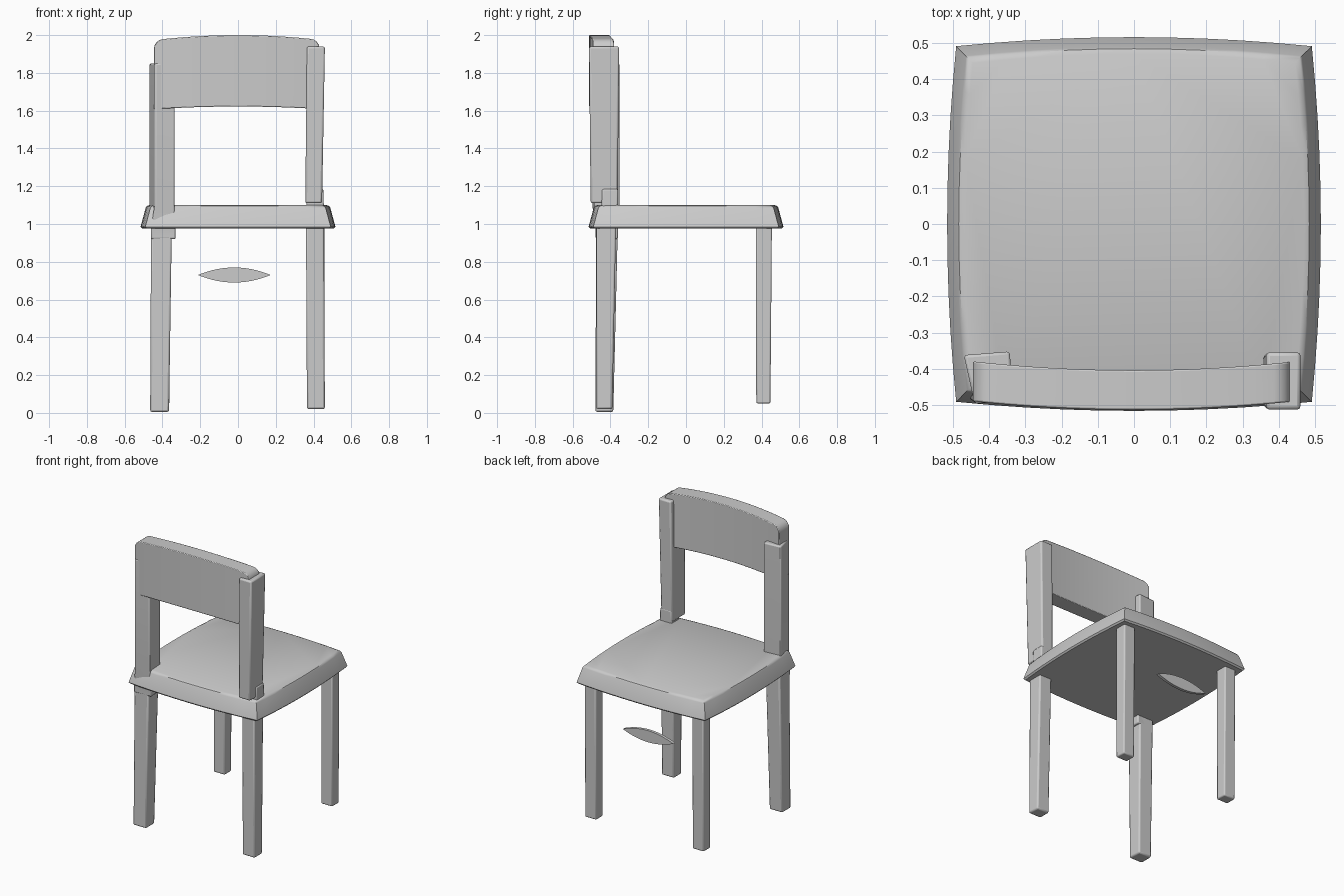
import bpy, bmesh, math

if "Cube" in bpy.data.objects:
    bpy.data.objects.remove(bpy.data.objects["Cube"])


def finish(name, bm, bevel=0.0, smooth=True):
    bmesh.ops.recalc_face_normals(bm, faces=bm.faces)
    mesh = bpy.data.meshes.new(name)
    bm.to_mesh(mesh)
    bm.free()
    ob = bpy.data.objects.new(name, mesh)
    bpy.context.collection.objects.link(ob)
    if bevel:
        m = ob.modifiers.new("soft_edges", 'BEVEL')
        m.width, m.segments = bevel, 2
        m.limit_method, m.angle_limit = 'ANGLE', math.radians(40)
    if smooth:
        bpy.ops.object.select_all(action='DESELECT')
        ob.select_set(True)
        bpy.context.view_layer.objects.active = ob
        bpy.ops.object.shade_smooth_by_angle(angle=math.radians(35))
    return ob


def loft(name, rings, bevel=0.0):
    """Skin a stack of closed rings and cap both ends."""
    bm = bmesh.new()
    loops = [[bm.verts.new(p) for p in r] for r in rings]
    n = len(loops[0])
    for a, b in zip(loops, loops[1:]):
        for i in range(n):
            j = (i + 1) % n
            bm.faces.new((a[i], a[j], b[j], b[i]))
    bm.faces.new(loops[0])
    bm.faces.new(loops[-1])
    return finish(name, bm, bevel)


def rect(x0, x1, y0, y1, z):
    return [(x0, y0, z), (x1, y0, z), (x1, y1, z), (x0, y1, z)]


def at_z(corners, z):
    return [(x, y, z) for x, y in corners]


# Seat: bulging square with sloped sides
def seat_ring(corner, mid, z, n=10):
    pts = []
    for k in range(4):
        ca, sa = math.cos(k * math.pi / 2), math.sin(k * math.pi / 2)
        for i in range(n):
            t = -1 + 2 * i / n
            x, y = mid - (mid - corner) * t * t, corner * t
            pts.append((x * ca - y * sa, x * sa + y * ca, z))
    return pts


loft("seat", [seat_ring(0.482, 0.507, 0.975), seat_ring(0.491, 0.516, 0.985),
              seat_ring(0.464, 0.489, 1.085), seat_ring(0.458, 0.484, 1.094),
              seat_ring(0.445, 0.470, 1.1)])

# Legs under the seat
loft("rear_left_leg", [rect(-0.465, -0.365, -0.48, -0.385, 0.005),
                       rect(-0.46, -0.35, -0.475, -0.36, 1.02)], 0.01)
loft("rear_right_leg", [rect(0.365, 0.46, -0.475, -0.39, 0.02),
                        rect(0.36, 0.455, -0.475, -0.37, 1.02)], 0.01)
for name, x in (("front_left_leg", -0.405), ("front_right_leg", 0.415)):
    loft(name, [rect(x - 0.043, x + 0.043, 0.372, 0.447, 0.05),
                rect(x - 0.043, x + 0.043, 0.37, 0.455, 1.04)], 0.008)

# Back posts: the left one passes through the seat, the right one stops above it
left = [(-0.44, -0.497), (-0.335, -0.485), (-0.343, -0.352), (-0.47, -0.362)]
left_low = [(-0.462, -0.478), (-0.33, -0.475), (-0.335, -0.36), (-0.455, -0.365)]
loft("left_back_post", [at_z(left_low, 0.92), at_z(left_low, 0.97),
                        at_z(left, 1.1), at_z(left, 1.85)], 0.008)
loft("right_back_post", [rect(0.356, 0.445, -0.505, -0.362, 1.11),
                         rect(0.365, 0.46, -0.513, -0.354, 1.94)], 0.01)
loft("right_post_block", [rect(0.362, 0.455, -0.447, -0.36, 1.07),
                          rect(0.362, 0.452, -0.445, -0.36, 1.185)], 0.008)

# Backrest: curved panel with rounded top corners
x0, x1, r = -0.445, 0.432, 0.045
ends = [r * (1 - math.sin(math.radians(a))) for a in (88, 65, 42, 20, 0)]
inner = [x0 + r + (x1 - x0 - 2 * r) * i / 14 for i in range(1, 14)]
rings = []
for x in [x0 + e for e in ends] + inner + [x1 - e for e in reversed(ends)]:
    t = x / 0.44
    e = min(x - x0, x1 - x)
    drop = r - math.sqrt(r * r - (r - e) ** 2) if e < r else 0
    top = 2.0 - 0.026 * t * t - drop
    bottom = 1.622 - 0.014 * t * t
    back, front = -0.513 + 0.023 * t * t, -0.404 + 0.024 * t * t
    rings.append([(x, back, bottom), (x, front, bottom),
                  (x, front, top), (x, back, top)])
loft("backrest", rings, 0.007)

# Thin pointed rail remnant between the front legs
n = 16
outline = []
for s in (1, -1):
    for i in range(n):
        t = s * (-1 + 2 * i / n)
        outline.append((-0.02 + 0.192 * t, 0.73 + s * 0.04 * (1 - t * t)))
loft("front_rail", [[(x, y, z) for x, z in outline] for y in (0.422, 0.442)])
